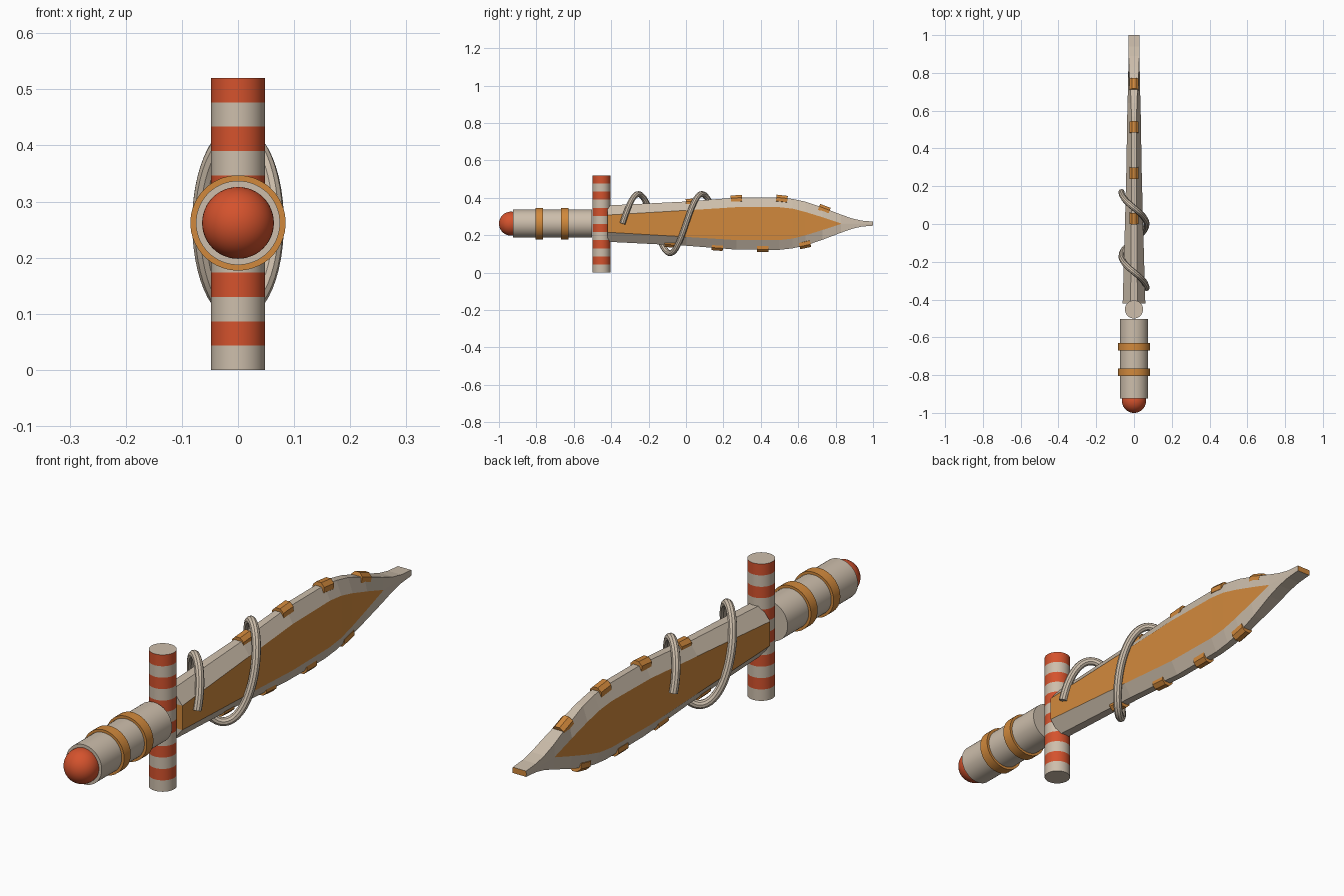
import bpy, bmesh, math
from mathutils import Vector, Matrix

if "Cube" in bpy.data.objects:
    bpy.data.objects.remove(bpy.data.objects["Cube"])

ZC = 0.262  # height of the sword axis


def material(name, rgb):
    m = bpy.data.materials.new(name)
    m.diffuse_color = (*rgb, 1)
    m.use_nodes = True
    m.node_tree.nodes["Principled BSDF"].inputs["Base Color"].default_value = m.diffuse_color
    return m


CREAM = material("cream", (0.61, 0.515, 0.41))
ORANGE = material("orange", (0.64, 0.25, 0.045))
RED = material("red", (0.66, 0.085, 0.026))


def finish(name, bm, mats, smooth=True):
    bmesh.ops.recalc_face_normals(bm, faces=bm.faces)
    me = bpy.data.meshes.new(name)
    bm.to_mesh(me)
    bm.free()
    ob = bpy.data.objects.new(name, me)
    bpy.context.collection.objects.link(ob)
    for m in mats:
        me.materials.append(m)
    if smooth:
        bpy.ops.object.select_all(action='DESELECT')
        ob.select_set(True)
        bpy.context.view_layer.objects.active = ob
        bpy.ops.object.shade_smooth_by_angle(angle=math.radians(35))
    return ob


def rod_y(name, y0, y1, r, mat, z=ZC, sides=48, tilt=0.0, smooth=True):
    """Closed cylinder running along y."""
    bm = bmesh.new()
    m = (Matrix.Translation((0, (y0 + y1) / 2, z)) @ Matrix.Rotation(tilt, 4, 'X')
         @ Matrix.Rotation(math.pi / 2, 4, 'X') @ Matrix.Rotation(math.pi / sides, 4, 'Z'))
    bmesh.ops.create_cone(bm, cap_ends=True, segments=sides, radius1=r, radius2=r,
                          depth=y1 - y0, matrix=m)
    return finish(name, bm, [mat], smooth)


# Pommel ball
bm = bmesh.new()
bmesh.ops.create_uvsphere(bm, u_segments=40, v_segments=24, radius=0.064,
                          matrix=Matrix.Translation((0, -0.936, ZC)))
finish("pommel", bm, [RED])

# Grip and its two rings
rod_y("grip", -0.925, -0.503, 0.075, CREAM)
for i, y in enumerate((-0.785, -0.649)):
    rod_y(f"grip_ring_{i + 1}", y - 0.02, y + 0.02, 0.085, ORANGE)

# Striped crossguard: twelve bands, cream at the bottom and red at the top
bm = bmesh.new()
SEG, BANDS, HEIGHT = 48, 12, 0.52
rings = [[bm.verts.new((0.048 * math.cos(a), -0.452 + 0.048 * math.sin(a), HEIGHT * k / BANDS))
          for a in (math.tau * i / SEG for i in range(SEG))] for k in range(BANDS + 1)]
for k in range(BANDS):
    for i in range(SEG):
        j = (i + 1) % SEG
        f = bm.faces.new((rings[k][i], rings[k][j], rings[k + 1][j], rings[k + 1][i]))
        f.material_index = k % 2
bm.faces.new(rings[0])
bm.faces.new(rings[-1])
finish("crossguard", bm, [CREAM, RED])

# Blade stations: y, half height, panel half height, side half width, edge half width
STATIONS = [
    (-0.42, 0.097, 0.046, 0.060, 0.018),
    (0.00, 0.118, 0.071, 0.048, 0.015),
    (0.27, 0.139, 0.088, 0.041, 0.013),
    (0.50, 0.140, 0.088, 0.037, 0.013),
    (0.57, 0.132, 0.080, 0.036, 0.014),
    (0.64, 0.117, 0.062, 0.034, 0.015),
    (0.73, 0.086, 0.034, 0.032, 0.020),
    (0.83, 0.048, 0.001, 0.030, 0.027),
    (0.89, 0.027, 0.001, 0.029, 0.028),
    (0.94, 0.016, 0.001, 0.029, 0.028),
    (1.00, 0.011, 0.001, 0.029, 0.028),
]
bm = bmesh.new()
rows = []
for y, h, p, w, t in STATIONS:
    section = [(t, h), (w, p), (w, -p), (t, -h), (-t, -h), (-w, -p), (-w, p), (-t, h)]
    rows.append([bm.verts.new((x, y, ZC + z)) for x, z in section])
for n, (a, b) in enumerate(zip(rows, rows[1:])):
    for i in range(8):
        j = (i + 1) % 8
        f = bm.faces.new((a[i], a[j], b[j], b[i]))
        f.material_index = int(i in (1, 5) and STATIONS[n][0] < 0.82)  # side panels
# Base end: cream above and below an orange core; the tip end is orange
r = rows[0]
bm.faces.new((r[0], r[1], r[6], r[7]))
bm.faces.new((r[2], r[3], r[4], r[5]))
bm.faces.new((r[1], r[2], r[5], r[6])).material_index = 1
bm.faces.new(rows[-1]).material_index = 1
finish("blade", bm, [CREAM, ORANGE], smooth=False)


def edge_at(y):
    """Blade half height and slope at y."""
    for a, b in zip(STATIONS, STATIONS[1:]):
        if a[0] <= y <= b[0]:
            s = (b[1] - a[1]) / (b[0] - a[0])
            return a[1] + s * (y - a[0]), s


# Studs along the upper and lower blade edges
for side, label, ys in ((1, "upper", (0.03, 0.27, 0.512, 0.737)),
                        (-1, "lower", (-0.085, 0.168, 0.41, 0.635))):
    for i, y in enumerate(ys):
        h, s = edge_at(y)
        rod_y(f"{label}_stud_{i + 1}", y - 0.03, y + 0.03, 0.026, ORANGE,
              z=ZC + side * (h - 0.011), sides=8, tilt=side * math.atan(s), smooth=False)

# Spiral vine: one and a half turns around the blade
cu = bpy.data.curves.new("vine_path", 'CURVE')
cu.dimensions = '3D'
cu.bevel_depth = 0.016
cu.bevel_resolution = 3
cu.use_fill_caps = True
N = 72
sp = cu.splines.new('POLY')
sp.points.add(N)
for i, pt in enumerate(sp.points):
    a = 3 * math.pi * i / N
    pt.co = (0.066 * math.cos(a), -0.34 + 0.51 * i / N, ZC + 0.158 * math.sin(a), 1)
tmp = bpy.data.objects.new("vine_path", cu)
bpy.context.collection.objects.link(tmp)
bpy.context.view_layer.update()
bm = bmesh.new()
me = tmp.to_mesh()
bm.from_mesh(me)
tmp.to_mesh_clear()
bpy.data.objects.remove(tmp)
for f in bm.faces:
    f.material_index = 0
finish("spiral_vine", bm, [CREAM])
